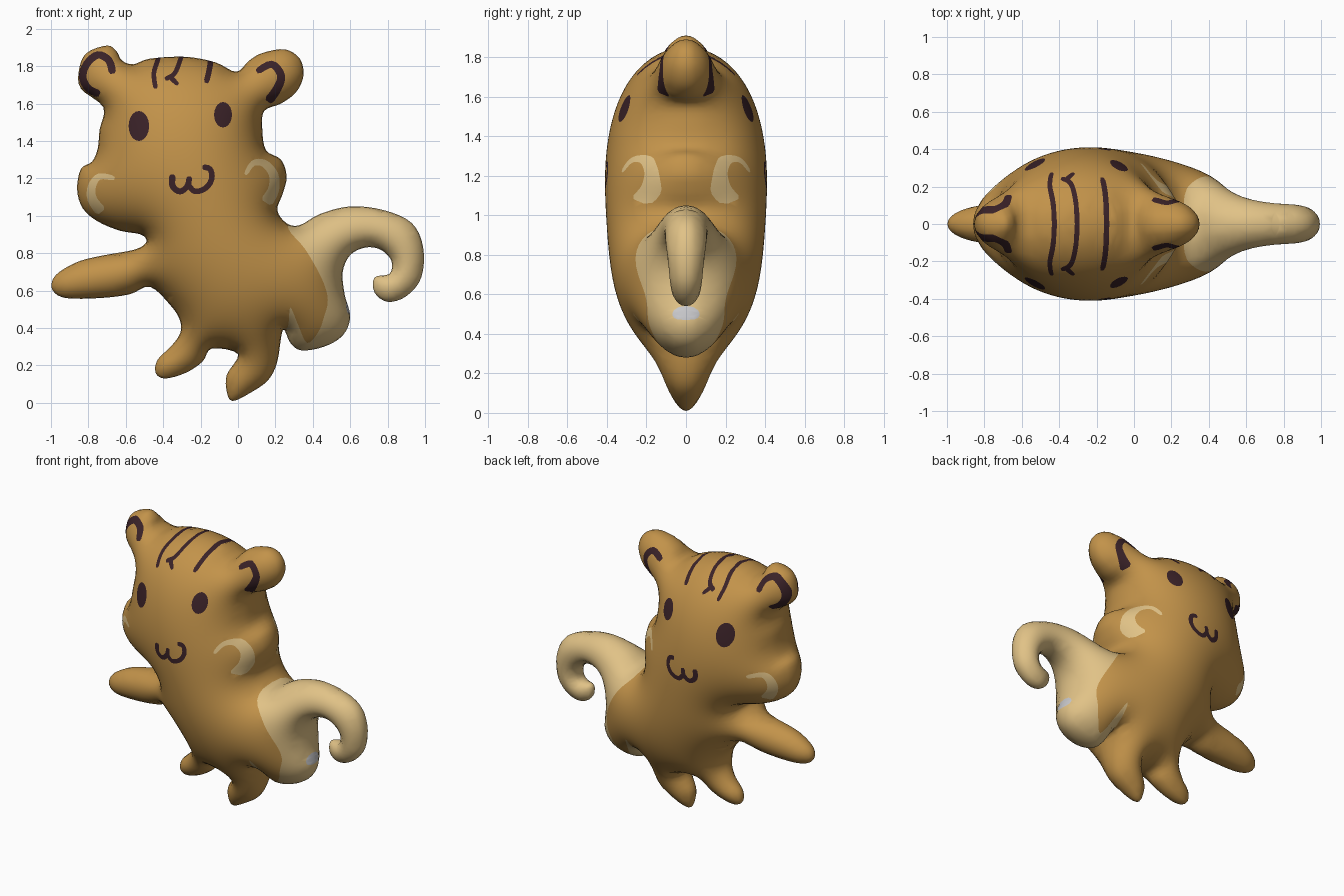
import bpy
import bmesh
import math
from mathutils import Vector, kdtree
from mathutils.geometry import delaunay_2d_cdt

DEPTH = 0.41        # half thickness at the fullest point of the belly
SPACING = 0.03      # size of the inner triangles

if "Cube" in bpy.data.objects:
    bpy.data.objects.remove(bpy.data.objects["Cube"], do_unlink=True)


def make_material(name, colour):
    mat = bpy.data.materials.new(name)
    mat.use_nodes = True
    mat.diffuse_color = (*colour, 1)
    shader = mat.node_tree.nodes["Principled BSDF"]
    shader.inputs["Base Color"].default_value = (*colour, 1)
    shader.inputs["Roughness"].default_value = 0.8
    return mat


materials = [
    make_material("caramel_fur", (0.54, 0.29, 0.068)),
    make_material("cream_fur", (0.75, 0.54, 0.24)),
    make_material("dark_brown_marking", (0.042, 0.016, 0.021)),
    make_material("pale_grey_spot", (0.58, 0.58, 0.60)),
]
CARAMEL, CREAM, DARK, GREY = range(len(materials))


def smooth_path(points, closed=True, steps=4):
    """Rounded curve through the given points."""
    pts = [Vector(p) for p in points]
    n = len(pts)
    pick = (lambda i: pts[i % n]) if closed else (lambda i: pts[max(0, min(n - 1, i))])
    path = []
    for i in range(n if closed else n - 1):
        a, b, c, d = (pick(i + k) for k in (-1, 0, 1, 2))
        for s in range(steps):
            t = s / steps
            path.append(b + (c - a) * t / 2 + (a * 2 - b * 5 + c * 4 - d) * t * t / 2
                        + (b * 3 - a - c * 3 + d) * t ** 3 / 2)
    return path if closed else path + [pts[-1]]


def normals(path, closed):
    n = len(path)
    result = []
    for i in range(n):
        a = path[(i - 1) % n if closed else max(i - 1, 0)]
        b = path[(i + 1) % n if closed else min(i + 1, n - 1)]
        t = (b - a).normalized()
        result.append(Vector((t.y, -t.x)))
    return result


def stroke(points, start, end):
    """Outline of a painted line whose width runs from start to end."""
    path = smooth_path(points, closed=False)
    left, right = [], []
    for i, (p, n) in enumerate(zip(path, normals(path, False))):
        t = i / (len(path) - 1)
        half = (start + (end - start) * t) / 2
        half *= 0.6 if i in (0, len(path) - 1) else 1
        left.append(p + n * half)
        right.append(p - n * half)
    return left + right[::-1]


def ellipse(cx, cz, rx, rz, sides=20):
    turns = [math.tau * i / sides for i in range(sides)]
    return [Vector((cx + rx * math.cos(a), cz + rz * math.sin(a))) for a in turns]


def inside(poly, p):
    hit = False
    a = poly[-1]
    for b in poly:
        if (a.y > p.y) != (b.y > p.y) and p.x < a.x + (p.y - a.y) * (b.x - a.x) / (b.y - a.y):
            hit = not hit
        a = b
    return hit


# Side profiles of the parts, running clockwise around the figure
right_ear = [(-.84, 1.68), (-.85, 1.78), (-.81, 1.87), (-.7, 1.91), (-.65, 1.88), (-.62, 1.83)]
crown = [(-.56, 1.81), (-.47, 1.84), (-.28, 1.85), (-.12, 1.82), (-.01, 1.77)]
left_ear = [(.06, 1.83), (.13, 1.87), (.25, 1.89), (.33, 1.84), (.35, 1.75), (.31, 1.66), (.23, 1.6)]
left_cheek = [(.14, 1.56), (.13, 1.46), (.15, 1.35), (.23, 1.3), (.26, 1.21), (.24, 1.12), (.21, 1.03)]
tail_outer = [(.26, .96), (.33, .95), (.44, 1.01), (.6, 1.05), (.78, 1.03), (.93, .96), (.99, .83),
              (.98, .67), (.9, .57), (.8, .54)]
tail_inner = [(.73, .59), (.73, .67), (.81, .69), (.82, .76), (.76, .82), (.68, .83), (.6, .79),
              (.56, .7), (.57, .58)]
rump = [(.6, .46), (.56, .36), (.46, .3), (.34, .28), (.28, .32), (.24, .39)]
left_leg = [(.21, .22), (.16, .12), (.06, .05), (-.03, .01), (-.06, .06), (-.06, .15), (0, .26)]
right_leg = [(-.14, .29), (-.19, .22), (-.28, .16), (-.39, .13), (-.44, .16), (-.43, .23), (-.36, .3),
             (-.31, .37), (-.31, .44), (-.36, .52)]
arm = [(-.47, .62), (-.58, .58), (-.74, .56), (-.92, .56), (-.99, .6), (-.99, .66), (-.94, .71),
       (-.84, .76), (-.71, .79), (-.55, .82), (-.49, .86)]
right_cheek = [(-.52, .9), (-.63, .92), (-.75, .97), (-.83, 1.04), (-.86, 1.14), (-.84, 1.25),
               (-.78, 1.29), (-.75, 1.36), (-.74, 1.46), (-.72, 1.58)]

outline = smooth_path(right_ear + crown + left_ear + left_cheek + tail_outer + tail_inner
                      + rump + left_leg + right_leg + arm + right_cheek)

# Coloured regions; later ones win
tail_patch = smooth_path([(.27, .93), (.36, .82), (.45, .66), (.48, .55), (.46, .46), (.43, .38),
                          (.37, .32), (.32, .42), (.28, .51), (.27, .42), (.25, .35), (.3, .2),
                          (1.1, .2), (1.1, 1.2), (.5, 1.2), (.3, 1)])
regions = [
    (tail_patch, CREAM),
    (ellipse(.6, .52, .022, .05), GREY),
    # cheek blushes
    (stroke([(.04, 1.22), (.08, 1.28), (.14, 1.28), (.19, 1.22), (.19, 1.14), (.15, 1.07)], .02, .07), CREAM),
    (stroke([(-.66, 1.2), (-.74, 1.21), (-.78, 1.16), (-.78, 1.09), (-.73, 1.02)], .025, .06), CREAM),
    # eyes
    (ellipse(-.53, 1.48, .055, .08), DARK),
    (ellipse(-.08, 1.54, .048, .068), DARK),
    # mouth
    (stroke([(-.35, 1.22), (-.35, 1.16), (-.31, 1.13), (-.27, 1.16), (-.26, 1.21)], .035, .03), DARK),
    (stroke([(-.27, 1.17), (-.23, 1.13), (-.17, 1.15), (-.14, 1.2), (-.15, 1.25), (-.19, 1.26)], .03, .03), DARK),
    # ear rings
    (stroke([(-.67, 1.76), (-.69, 1.83), (-.75, 1.86), (-.81, 1.81), (-.83, 1.74), (-.8, 1.68),
             (-.74, 1.65)], .04, .04), DARK),
    (stroke([(.1, 1.77), (.18, 1.81), (.23, 1.75), (.21, 1.68), (.16, 1.61)], .035, .05), DARK),
    # forehead stripes
    (stroke([(-.41, 1.9), (-.43, 1.83), (-.45, 1.76), (-.44, 1.68)], .025, .025), DARK),
    (stroke([(-.29, 1.9), (-.31, 1.83), (-.34, 1.76), (-.39, 1.73)], .025, .025), DARK),
    (stroke([(-.36, 1.74), (-.32, 1.7)], .03, .02), DARK),
    (stroke([(-.14, 1.9), (-.15, 1.8), (-.17, 1.71)], .03, .03), DARK),
]

# Flat triangulation: outline, region borders, rim rings and an even inner grid
points, edges = [], []
for loop in [outline] + [poly for poly, _ in regions]:
    base, n = len(points), len(loop)
    points += loop
    edges += [(base + i, base + (i + 1) % n) for i in range(n)]

rim = kdtree.KDTree(len(outline))
for i, p in enumerate(outline):
    rim.insert(p.to_3d(), i)
rim.balance()

for inset in (.004, .013):
    ring = [p + n * inset for p, n in zip(outline, normals(outline, True))]
    points += [p for p in ring if inside(outline, p)]
row_height = SPACING * math.sqrt(3) / 2
for row in range(int(2 / row_height)):
    for col in range(int(2 / SPACING) + 1):
        p = Vector((-1 + (col + row % 2 / 2) * SPACING, row * row_height))
        if rim.find(p.to_3d())[2] > SPACING * 0.9 and inside(outline, p):
            points.append(p)

flat, _, tris, *_ = delaunay_2d_cdt(points, edges, [], 0, 1e-5)
centres = [(t, (flat[t[0]] + flat[t[1]] + flat[t[2]]) / 3) for t in tris]
centres = [(t, c) for t, c in centres if inside(outline, c)]

# Inflate like a cushion: squared height has constant curvature and is zero on the rim
links = [{} for _ in flat]
area = [0.0] * len(flat)
edge_use = {}
for t, _ in centres:
    for k in range(3):
        a, b, c = t[k], t[(k + 1) % 3], t[(k + 2) % 3]
        u, v = flat[a] - flat[c], flat[b] - flat[c]
        cross = max(abs(u.x * v.y - u.y * v.x), 1e-8)
        weight = u.dot(v) / cross
        links[a][b] = links[a].get(b, 0) + weight
        links[b][a] = links[b].get(a, 0) + weight
        area[c] += cross / 3
        key = (min(a, b), max(a, b))
        edge_use[key] = edge_use.get(key, 0) + 1
border = {v for key, uses in edge_use.items() if uses == 1 for v in key}
system = []
for i, row in enumerate(links):
    total = sum(row.values())
    if row and i not in border and total > 1e-6:
        system.append((i, total, list(row.items())))
height = [0.0] * len(flat)
for _ in range(350):
    for i, total, row in system:
        value = area[i]
        for j, weight in row:
            value += weight * height[j]
        height[i] += 1.85 * (value / total - height[i])
scale = DEPTH / math.sqrt(max(height))

# Front half of the body, mirrored to the back
bm = bmesh.new()
verts = {}
boxes = [(min(p.x for p in r), max(p.x for p in r), min(p.y for p in r), max(p.y for p in r))
         for r, _ in regions]
for t, c in centres:
    for i in t:
        if i not in verts:
            verts[i] = bm.verts.new((flat[i].x, -scale * math.sqrt(max(height[i], 0)), flat[i].y))
    face = bm.faces.new([verts[i] for i in t])
    face.smooth = True
    for (poly, colour), (x0, x1, z0, z1) in zip(regions, boxes):
        if x0 < c.x < x1 and z0 < c.y < z1 and inside(poly, c):
            face.material_index = colour

mesh = bpy.data.meshes.new("plush_body")
bm.to_mesh(mesh)
bm.free()
for mat in materials:
    mesh.materials.append(mat)
body = bpy.data.objects.new("plush_body", mesh)
bpy.context.collection.objects.link(body)
mirror = body.modifiers.new("back_half", "MIRROR")
mirror.use_axis = (False, True, False)
mirror.merge_threshold = 0.0005
